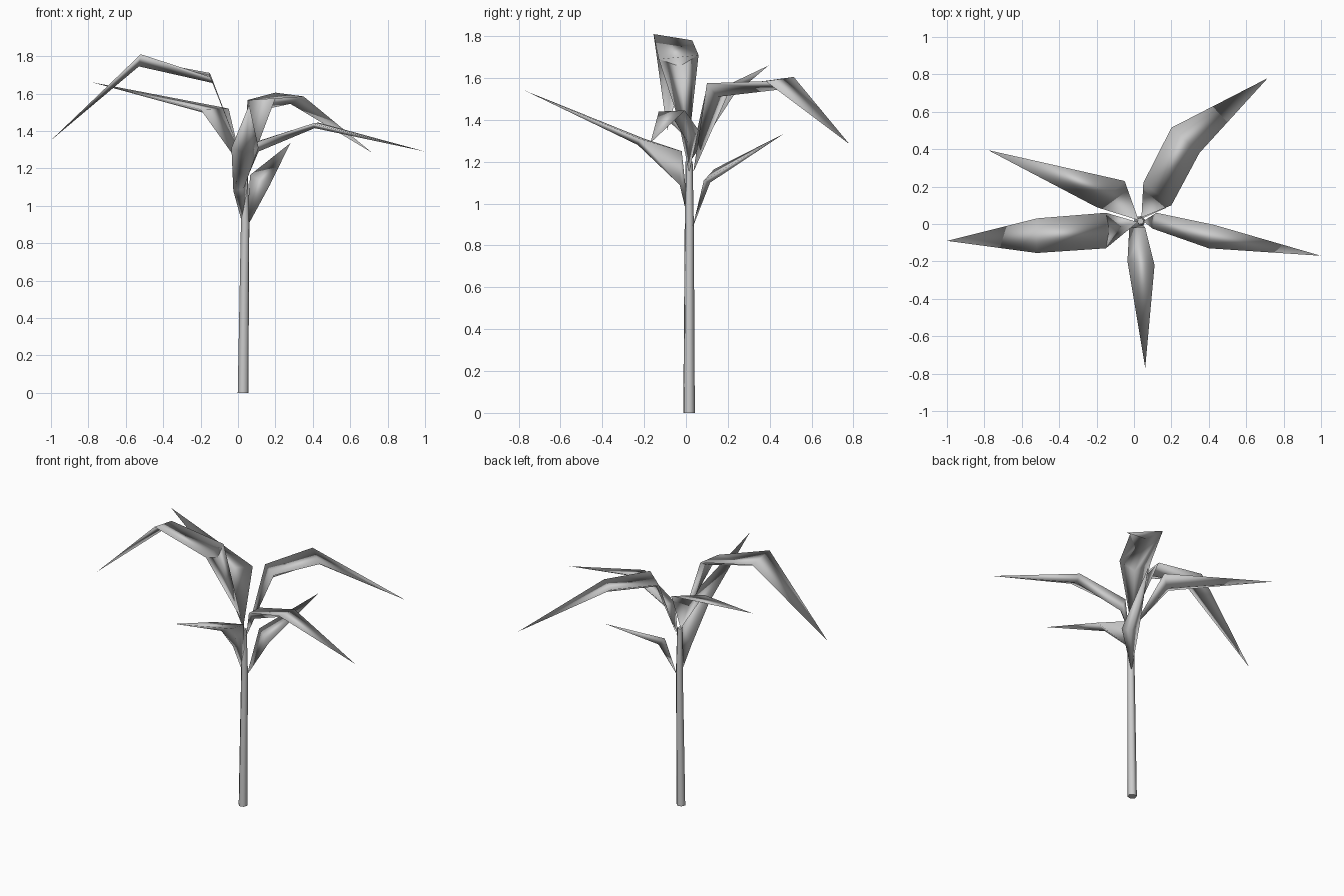
import bpy, bmesh, math

if "Cube" in bpy.data.objects:
    bpy.data.objects.remove(bpy.data.objects["Cube"])


def finish(bm, name):
    bmesh.ops.recalc_face_normals(bm, faces=bm.faces[:])
    me = bpy.data.meshes.new(name)
    bm.to_mesh(me)
    bm.free()
    for p in me.polygons:
        p.use_smooth = True
    ob = bpy.data.objects.new(name, me)
    bpy.context.collection.objects.link(ob)
    return ob


def leaf(name, base, rows, tip):
    """Closed blade with a keel: pointed base, rows of (edge, keel, edge), pointed tip."""
    bm = bmesh.new()
    b = bm.verts.new(base)
    t = bm.verts.new(tip)
    rings = [[bm.verts.new(p) for p in row] for row in rows]
    for i in range(3):
        j = (i + 1) % 3
        bm.faces.new((b, rings[0][j], rings[0][i]))
        bm.faces.new((rings[-1][i], rings[-1][j], t))
        for r, s in zip(rings, rings[1:]):
            bm.faces.new((r[i], r[j], s[j], s[i]))
    finish(bm, name)


# Stem: slim six-sided stalk, slightly leaning and tapering
SIDES = 6
bm = bmesh.new()
rings = []
for x, y, z, r in [(.027, .015, 0, .029), (.038, .016, .9, .023), (.035, .015, 1.2, .018)]:
    rings.append([bm.verts.new((x + r * math.cos(a), y + r * math.sin(a), z))
                  for a in [math.tau * k / SIDES + .2 for k in range(SIDES)]])
for r, s in zip(rings, rings[1:]):
    for k in range(SIDES):
        j = (k + 1) % SIDES
        bm.faces.new((r[k], r[j], s[j], s[k]))
bm.faces.new(rings[0][::-1])
bm.faces.new(rings[-1])
stem = finish(bm, "stem")
for p in stem.data.polygons:
    p.use_smooth = len(p.vertices) == 4

# Lower leaves
leaf("front_leaf", (.03, .02, .88),
     [[(-.025, -.02, 1.08), (.03, -.03, 1.09), (.06, -.02, 1.25)],
      [(-.035, -.2, 1.31), (.04, -.23, 1.28), (.11, -.22, 1.31)]],
     (.06, -.77, 1.54))
leaf("low_back_leaf", (.045, .03, .88),
     [[(.17, .085, 1.11), (.12, .115, 1.10), (.065, .135, 1.165)]],
     (.28, .47, 1.335))

# Middle leaves
leaf("right_leaf", (.05, .015, 1.15),
     [[(.1, -.025, 1.34), (.11, .01, 1.29), (.12, .06, 1.35)],
      [(.4, -.13, 1.44), (.41, -.065, 1.415), (.43, -.005, 1.445)]],
     (1.0, -.17, 1.29))
leaf("back_right_leaf", (.04, .035, 1.15),
     [[(.2, .1, 1.575), (.12, .15, 1.51), (.05, .22, 1.565)],
      [(.35, .38, 1.585), (.28, .45, 1.545), (.2, .515, 1.605)]],
     (.715, .78, 1.285))

# Upper leaves
leaf("back_left_leaf", (.025, .02, 1.2),
     [[(-.05, .23, 1.52), (-.14, .15, 1.485), (-.2, .09, 1.515)]],
     (-.78, .395, 1.66))
leaf("left_leaf", (.02, .01, 1.26),
     [[(-.15, .06, 1.71), (-.13, -.03, 1.655), (-.15, -.13, 1.69)],
      [(-.52, .03, 1.78), (-.53, -.06, 1.745), (-.52, -.155, 1.81)]],
     (-1.0, -.09, 1.35))
